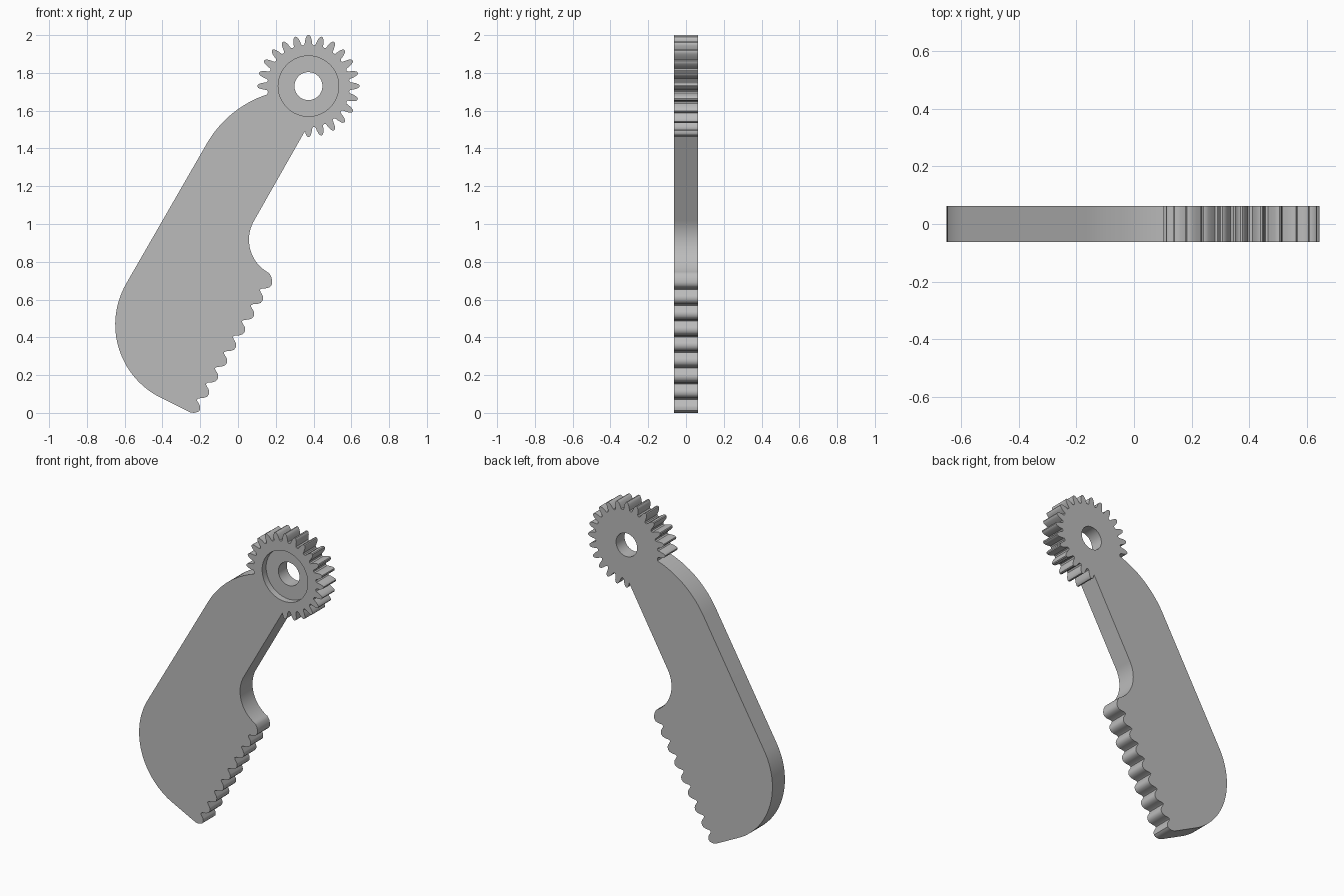
import bpy
import bmesh
from math import sin, cos, radians

cube = bpy.data.objects.get("Cube")
if cube:
    bpy.data.objects.remove(cube, do_unlink=True)

HALF = 0.0625            # half the plate thickness
GEAR = (0.373, 1.73)     # gear centre in x, z
TEETH = 24

metal = bpy.data.materials.new("plain_grey")
metal.use_nodes = True
metal.diffuse_color = (0.5, 0.5, 0.5, 1)
metal.node_tree.nodes["Principled BSDF"].inputs["Base Color"].default_value = (0.5, 0.5, 0.5, 1)


def polar(centre, r, deg):
    a = radians(deg)
    return (centre[0] + r * cos(a), centre[1] + r * sin(a))


def arc(centre, r, start, end, steps):
    return [polar(centre, r, start + (end - start) * i / steps) for i in range(steps + 1)]


def extrude_outline(name, points, y0, y1):
    bm = bmesh.new()
    face = bm.faces.new([bm.verts.new((x, y0, z)) for x, z in points])
    moved = bmesh.ops.extrude_face_region(bm, geom=[face])["geom"]
    bmesh.ops.translate(bm, vec=(0, y1 - y0, 0),
                        verts=[v for v in moved if isinstance(v, bmesh.types.BMVert)])
    bmesh.ops.recalc_face_normals(bm, faces=bm.faces)
    mesh = bpy.data.meshes.new(name)
    bm.to_mesh(mesh)
    bm.free()
    mesh.materials.append(metal)
    obj = bpy.data.objects.new(name, mesh)
    bpy.context.collection.objects.link(obj)
    return obj


# Gear teeth, anticlockwise from the bottom tooth round to the left tooth
flank = [(0.222, 5.3), (0.238, 4.4), (0.255, 3.2), (0.266, 1.9), (0.27, 0.7)]
outline = []
for i in range(TEETH * 3 // 4 + 1):
    mid = -90 + i * 360 / TEETH
    rising = flank[1:] if i == 0 else flank
    outline += [polar(GEAR, r, mid - a) for r, a in rising]
    outline += [polar(GEAR, r, mid + a) for r, a in reversed(flank)]
    outline.append(polar(GEAR, 0.217, mid + 180 / TEETH))

# Back of the arm: shoulder curve, straight edge, round heel
outline += arc((0.335, 1.138), 0.577, 108, 150, 14)
outline += arc((-0.218, 0.468), 0.432, 150, 240, 28)

# Pointed toe
outline += [(-0.27, 0.011), (-0.252, 0.003), (-0.233, 0.0), (-0.212, 0.005)]

# Hooked rack teeth, from the toe upwards
hook = [(0.178, 0.677), (0.181, 0.692), (0.178, 0.705), (0.166, 0.725), (0.163, 0.735)]
notch = [(0.126, 0.658), (0.15, 0.66), (0.168, 0.666)]
for k in range(8, -1, -1):
    dx, dz = -0.0476 * k, -0.083 * k
    if k < 8:
        outline += [(x + dx, z + dz) for x, z in notch]
    tooth = hook if k else hook[:2] + [(0.178, 0.715), (0.17, 0.732)]
    outline += [(x + dx, z + dz) for x, z in tooth]

# Concave throat, then the straight edge runs back to the gear
outline += arc((0.258, 0.917), 0.2, 242, 150, 24)

lever = extrude_outline("toothed_lever", outline, -HALF, HALF)

# Axle hole and the shallow round recess on the front
hole = extrude_outline("hole_cutter", arc(GEAR, 0.074, 0, 354, 59), -0.2, 0.2)
recess = extrude_outline("recess_cutter", arc(GEAR, 0.16, 0, 355, 71), -0.2, -HALF + 0.04)

bpy.context.view_layer.objects.active = lever
for cutter in (recess, hole):
    cutter.hide_render = True
    mod = lever.modifiers.new("cut", "BOOLEAN")
    mod.operation = "DIFFERENCE"
    mod.solver = "EXACT"
    mod.object = cutter
    bpy.ops.object.modifier_apply(modifier=mod.name)
    bpy.data.objects.remove(cutter, do_unlink=True)

bpy.ops.object.select_all(action="DESELECT")
lever.select_set(True)
bpy.ops.object.shade_smooth_by_angle(angle=radians(32))
